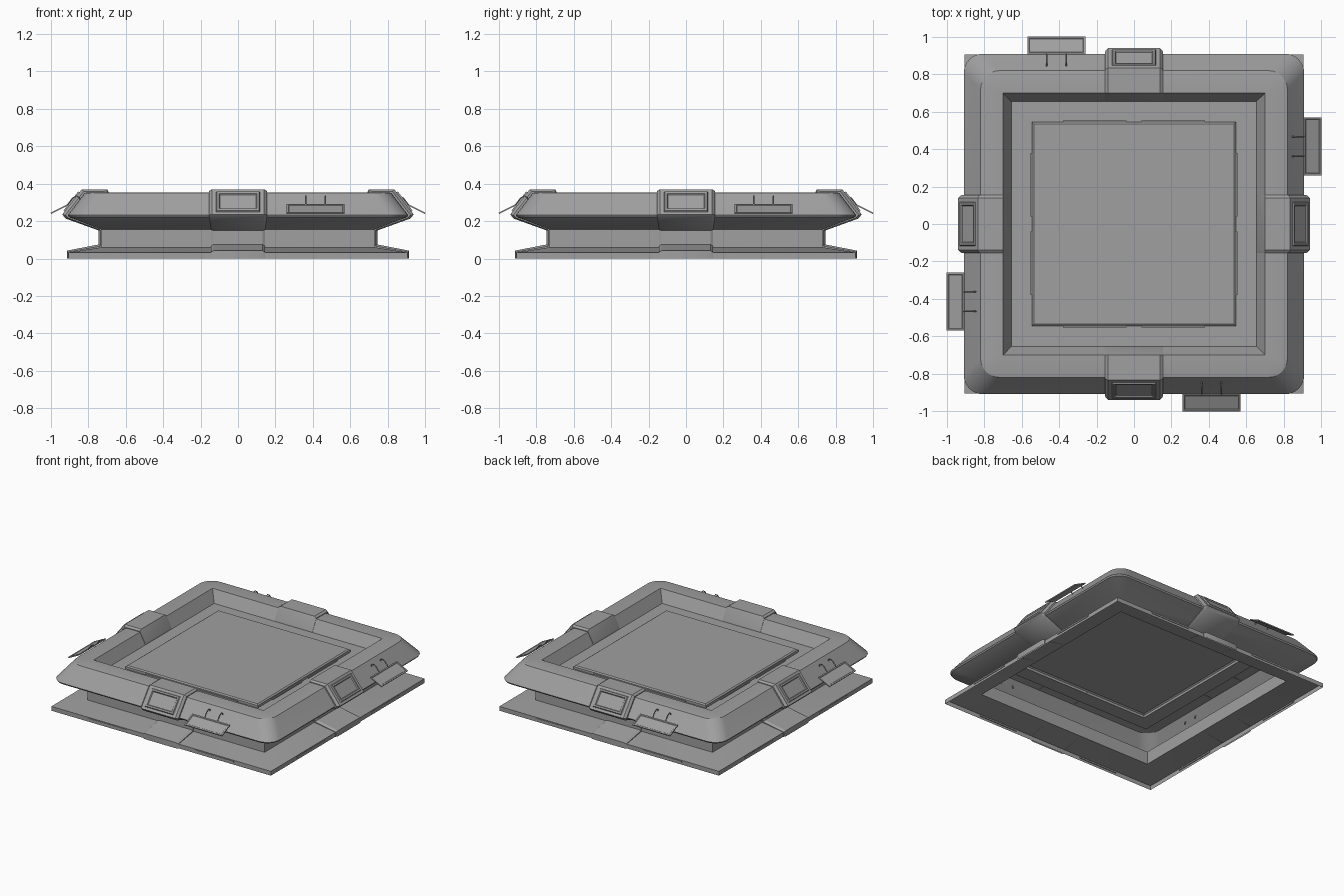
import bpy, bmesh, math
from mathutils import Matrix, Vector

cube = bpy.data.objects.get("Cube")
if cube:
    bpy.data.objects.remove(cube, do_unlink=True)

grey = bpy.data.materials.new("plain_grey")
grey.use_nodes = True
colour = (0.35, 0.35, 0.35, 1)
grey.diffuse_color = colour
grey.node_tree.nodes["Principled BSDF"].inputs["Base Color"].default_value = colour


def finish(obj):
    """Assign the colour and smooth only the soft edges."""
    obj.data.materials.clear()
    obj.data.materials.append(grey)
    bpy.ops.object.select_all(action="DESELECT")
    obj.select_set(True)
    bpy.context.view_layer.objects.active = obj
    bpy.ops.object.shade_smooth_by_angle(angle=math.radians(30))
    return obj


def to_object(name, bm, matrix=None):
    bmesh.ops.remove_doubles(bm, verts=bm.verts, dist=0.0001)
    if matrix is not None:
        bm.transform(matrix)
    mesh = bpy.data.meshes.new(name)
    bm.to_mesh(mesh)
    bm.free()
    obj = bpy.data.objects.new(name, mesh)
    bpy.context.collection.objects.link(obj)
    return finish(obj)


def ring(hx, hy, z, r, seg):
    """Rounded rectangle, counter-clockwise from the +x +y corner."""
    points = []
    for k, (sx, sy) in enumerate([(1, 1), (-1, 1), (-1, -1), (1, -1)]):
        for j in range(seg + 1):
            a = math.pi / 2 * (k + j / seg)
            points.append((sx * (hx - r) + r * math.cos(a),
                           sy * (hy - r) + r * math.sin(a), z))
    return points


def loft(name, rings, seg=1, bottom=False, matrix=None):
    """Skin a stack of (half x, half y, z, corner radius) and cap the top."""
    bm = bmesh.new()
    loops = [[bm.verts.new(p) for p in ring(*r, seg)] for r in rings]
    n = len(loops[0])
    for a, b in zip(loops, loops[1:]):
        for i in range(n):
            j = (i + 1) % n
            bm.faces.new((a[i], a[j], b[j], b[i]))
    bm.faces.new(loops[-1])
    if bottom:
        bm.faces.new(loops[0][::-1])
    return to_object(name, bm, matrix)


def around(obj):
    """Repeat a front part on the other three sides."""
    base = obj.name
    sides = ["left", "back", "right"]
    obj.name = "front_" + base
    for k, side in enumerate(sides, 1):
        copy = bpy.data.objects.new(side + "_" + base, obj.data)
        copy.rotation_euler.z = k * math.pi / 2
        bpy.context.collection.objects.link(copy)


def slope_matrix(x, low, high):
    """Frame whose y runs up a slope given by two (radius, z) points."""
    a, b = Vector((x, -low[0], low[1])), Vector((x, -high[0], high[1]))
    u = Vector((1, 0, 0))
    v = (b - a).normalized()
    m = Matrix((u, v, u.cross(v))).transposed().to_4x4()
    m.translation = (a + b) / 2
    return m


# Hollow shell: flange, neck, rounded rim, sunken ledge and raised panel
profile = [
    (.905, 0, 0), (.905, .032, 0), (.73, .06, 0), (.73, .155, 0),
    (.905, .222, .1), (.91, .232, .1), (.82, .35, .1), (.80, .354, .08),
    (.70, .354, 0), (.655, .27, 0), (.545, .27, 0), (.545, .288, 0),
    (.535, .295, 0),
]
loft("shell", [(r, r, z, c) for r, z, c in profile], seg=6)

# Clamp bands wrapping the shell in the middle of each side
outer = [(.915, 0), (.915, .042), (.745, .075), (.745, .15), (.92, .213),
         (.94, .235), (.835, .37), (.70, .37), (.658, .285)]
inner = [(.905, 0), (.905, .03), (.73, .06), (.73, .155), (.905, .222),
         (.91, .232), (.82, .35), (.70, .353), (.655, .27)]
bm = bmesh.new()
slices = []
for side in (-1, 1):
    cuts = [(0, 0), (0, .4), (.015, 1)]
    for inset, t in (cuts if side < 0 else cuts[::-1]):
        row = []
        for i, (o, n) in enumerate(zip(outer, inner)):
            half = .145 if i < 4 else .155
            row.append(bm.verts.new((side * (half - inset),
                                     -(n[0] + (o[0] - n[0]) * t),
                                     n[1] + (o[1] - n[1]) * t)))
        slices.append(row)
for a, b in zip(slices, slices[1:]):
    for i in range(len(outer) - 1):
        bm.faces.new((a[i], b[i], b[i + 1], a[i + 1]))
# close the inner end down to the ledge
bm.faces.new([row[-1] for row in slices])
around(to_object("clamp", bm))

# Framed windows on the clamp slopes
frame = [(.118, .068, -.002, 0), (.113, .063, .008, 0),
         (.102, .052, .008, 0), (.097, .047, .001, 0)]
around(loft("window_frame", frame, matrix=slope_matrix(0, (.94, .235), (.835, .37))))

# Tilted tags hanging off the rim
tag = [(.155, .052, -.004, 0), (.155, .052, .004, 0),
       (.146, .043, .004, 0), (.143, .04, .001, 0)]
around(loft("tag", tag, bottom=True,
            matrix=slope_matrix(.415, (1.0, .242), (.908, .288))))

# Two small hooks holding each tag
for label, x in (("inner_hook", .362), ("outer_hook", .467)):
    curve = bpy.data.curves.new(label, "CURVE")
    curve.dimensions = "3D"
    curve.bevel_depth = .004
    curve.bevel_resolution = 1
    curve.use_fill_caps = True
    path = [(.84, .295), (.848, .325), (.865, .334), (.885, .322), (.912, .286)]
    spline = curve.splines.new("POLY")
    spline.points.add(len(path) - 1)
    for point, (r, z) in zip(spline.points, path):
        point.co = (x, -r, z, 1)
    hook = bpy.data.objects.new(label, curve)
    bpy.context.collection.objects.link(hook)
    bpy.ops.object.select_all(action="DESELECT")
    hook.select_set(True)
    bpy.context.view_layer.objects.active = hook
    bpy.ops.object.convert(target="MESH")
    around(finish(bpy.context.view_layer.objects.active))

# Thin trim strips beside the panel and along the flange edge
for label, x, half, r, z in (("panel_trim", .21, .17, .549, .274),
                             ("flange_trim", .44, .16, .904, .022)):
    for word, s in (("a", -1), ("b", 1)):
        strip = [(half, .005, -.005, 0), (half, .005, .005, 0)]
        around(loft(label + "_" + word, strip, bottom=True,
                    matrix=Matrix.Translation((s * x, -r, z))))
